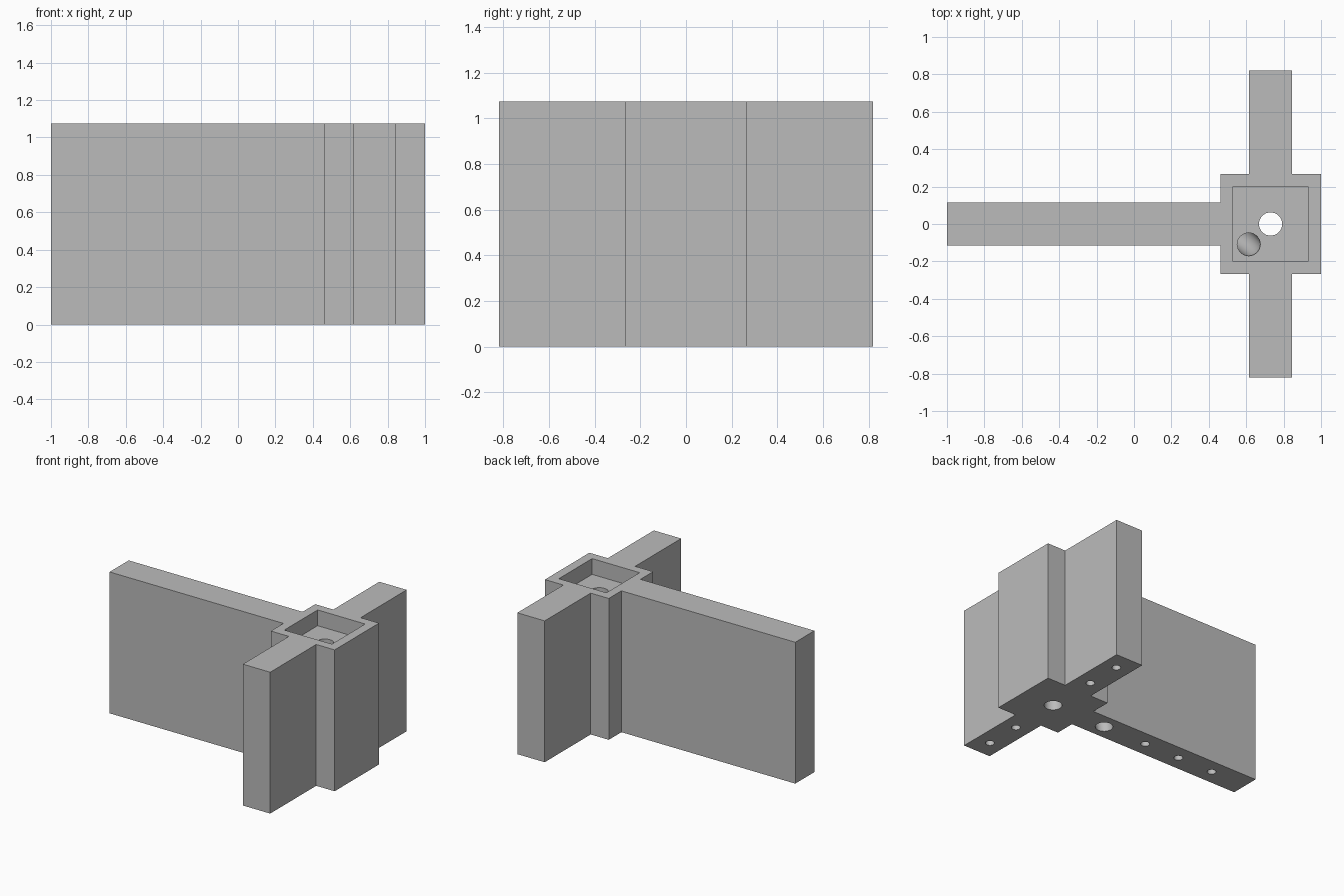
import bpy
import bmesh
import math
from mathutils import Vector

cube = bpy.data.objects.get("Cube")
if cube:
    bpy.data.objects.remove(cube, do_unlink=True)

HEIGHT = 1.075
HUB_X = 0.73          # centre of the hub and the cross arms
FLOOR = HEIGHT - 0.12  # pocket floor

grey = bpy.data.materials.new("plain grey")
grey.use_nodes = True
grey.diffuse_color = (0.5, 0.5, 0.5, 1)
grey.node_tree.nodes["Principled BSDF"].inputs["Base Color"].default_value = (0.5, 0.5, 0.5, 1)


def extrude_outline(name, points, z0, z1):
    """Closed prism over a plan outline."""
    bm = bmesh.new()
    face = bm.faces.new([bm.verts.new((x, y, z0)) for x, y in points])
    top = bmesh.ops.extrude_face_region(bm, geom=[face])["geom"]
    bmesh.ops.translate(bm, vec=(0, 0, z1 - z0),
                        verts=[v for v in top if isinstance(v, bmesh.types.BMVert)])
    bmesh.ops.recalc_face_normals(bm, faces=bm.faces)
    mesh = bpy.data.meshes.new(name)
    bm.to_mesh(mesh)
    bm.free()
    mesh.materials.append(grey)
    obj = bpy.data.objects.new(name, mesh)
    bpy.context.collection.objects.link(obj)
    return obj


def circle(x, y, r, sides=32):
    return [(x + r * math.cos(2 * math.pi * i / sides),
             y + r * math.sin(2 * math.pi * i / sides)) for i in range(sides)]


def cut(target, cutter):
    cutter.hide_render = True
    mod = target.modifiers.new("cut", "BOOLEAN")
    mod.operation = "DIFFERENCE"
    mod.solver = "EXACT"
    mod.object = cutter
    bpy.context.view_layer.objects.active = target
    bpy.ops.object.modifier_apply(modifier=mod.name)
    bpy.data.objects.remove(cutter, do_unlink=True)


# Body: square hub, two short cross arms and one long arm in one outline
half, hub = 0.115, 0.267
back = [(1, hub), (HUB_X + half, hub), (HUB_X + half, 0.82), (HUB_X - half, 0.82),
        (HUB_X - half, hub), (HUB_X - hub, hub), (HUB_X - hub, half), (-1, half)]
front = [(x, -y) for x, y in reversed(back)]
body = extrude_outline("wall_joint_body", back + front, 0, HEIGHT)

# Square pocket in the top of the hub
p = 0.2
cut(body, extrude_outline("pocket_cutter",
                          [(HUB_X - p, -p), (HUB_X + p, -p), (HUB_X + p, p), (HUB_X - p, p)],
                          FLOOR, HEIGHT + 0.1))

# Through hole in the hub
cut(body, extrude_outline("centre_hole_cutter", circle(HUB_X, 0, 0.062), -0.1, FLOOR + 0.05))

# Blind pin holes under the arms
pins = [(x, 0) for x in (-0.1, -0.4, -0.7)]
pins += [(HUB_X, s * y) for s in (-1, 1) for y in (0.4, 0.68)]
for x, y in pins:
    cut(body, extrude_outline("pin_hole_cutter", circle(x, y, 0.031), -0.1, 0.25))

# Curved channel from the pocket floor to the underside of the long arm
curve = bpy.data.curves.new("channel_path", "CURVE")
curve.dimensions = "3D"
curve.bevel_depth = 0.062
curve.bevel_resolution = 6
curve.use_fill_caps = True
spline = curve.splines.new("BEZIER")
spline.bezier_points.add(2)
path = [((0.615, -0.11, FLOOR + 0.03), (0, 0, -0.15)),
        ((0.47, -0.02, 0.55), (-0.07, 0.01, -0.14)),
        ((0.267, 0, -0.05), (0, 0, -0.2))]
for point, (co, tangent) in zip(spline.bezier_points, path):
    point.handle_left_type = point.handle_right_type = "FREE"
    point.co = co
    point.handle_left = Vector(co) - Vector(tangent)
    point.handle_right = Vector(co) + Vector(tangent)
path_obj = bpy.data.objects.new("channel_path", curve)
bpy.context.collection.objects.link(path_obj)
bpy.context.view_layer.update()
tube_mesh = bpy.data.meshes.new_from_object(
    path_obj.evaluated_get(bpy.context.evaluated_depsgraph_get()))
bpy.data.objects.remove(path_obj, do_unlink=True)
bm = bmesh.new()
bm.from_mesh(tube_mesh)
bmesh.ops.remove_doubles(bm, verts=bm.verts, dist=0.0001)
bmesh.ops.recalc_face_normals(bm, faces=bm.faces)
bm.to_mesh(tube_mesh)
bm.free()
tube_mesh.materials.clear()
tube_mesh.materials.append(grey)
tube = bpy.data.objects.new("channel_cutter", tube_mesh)
bpy.context.collection.objects.link(tube)
cut(body, tube)

# Smooth hole walls, crisp body edges
bpy.ops.object.select_all(action="DESELECT")
body.select_set(True)
bpy.context.view_layer.objects.active = body
bpy.ops.object.shade_smooth_by_angle(angle=math.radians(30))
